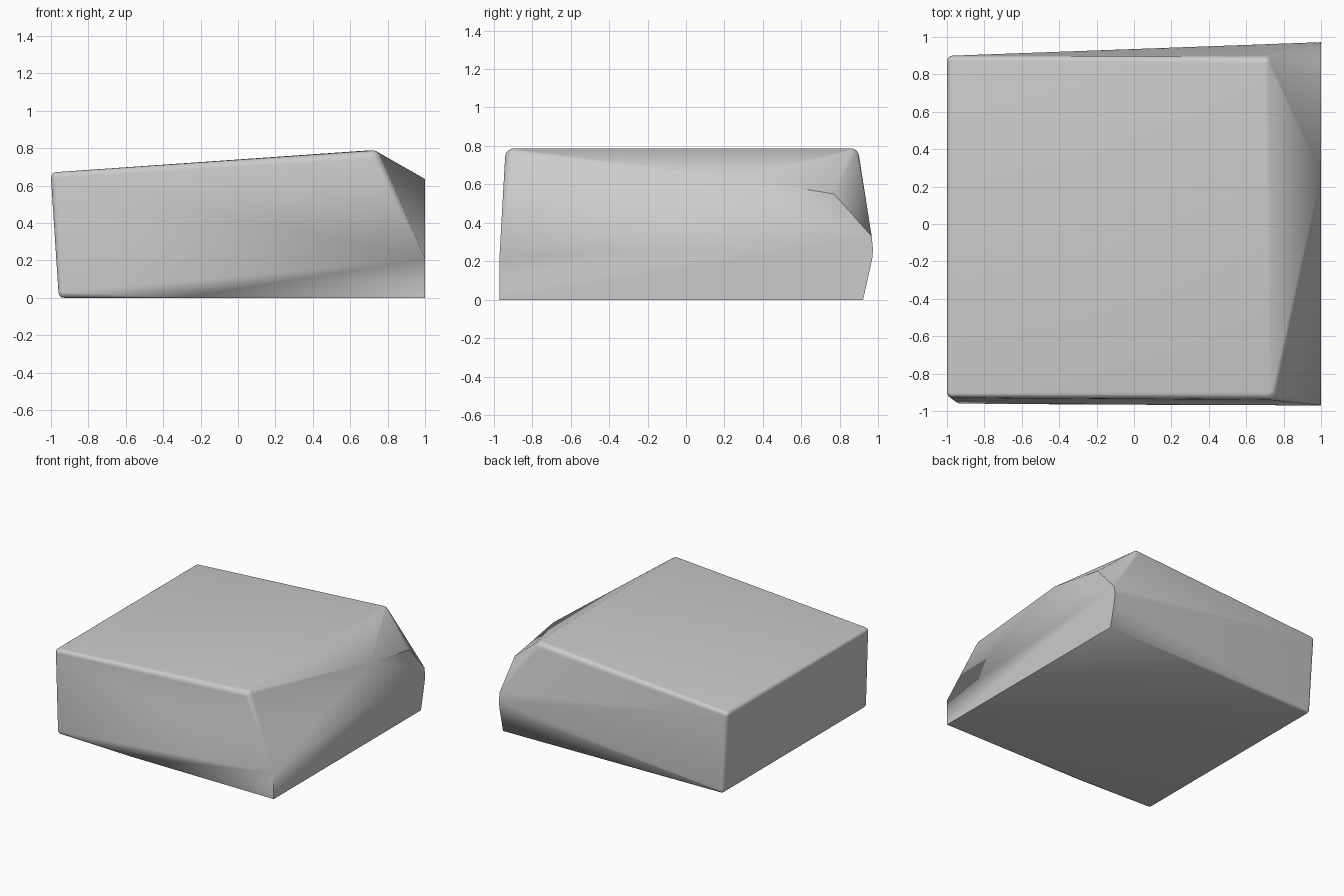
import bpy, bmesh
from math import radians
from mathutils import Matrix

if "Cube" in bpy.data.objects:
    bpy.data.objects.remove(bpy.data.objects["Cube"])

bm = bmesh.new()


def soft_corner(x, y, z, r):
    """Small ball that becomes a rounded corner once wrapped."""
    bmesh.ops.create_uvsphere(bm, u_segments=16, v_segments=8, radius=r,
                              matrix=Matrix.Translation((x, y, z)))


# Rounded corners: upper four, then the two lower left ones
for corner in [(-0.97, -0.90, 0.642, 0.03), (-0.97, 0.87, 0.642, 0.03),
               (0.72, -0.895, 0.743, 0.045), (0.70, 0.855, 0.743, 0.045),
               (-0.93, -0.93, 0.03, 0.03), (-0.93, 0.87, 0.03, 0.03)]:
    soft_corner(*corner)

# Cut outline of the flat right side (y, z)
for y, z in [(-0.97, 0), (-0.97, 0.21), (0.27, 0.635), (0.77, 0.55),
             (0.965, 0.33), (0.972, 0.26), (0.967, 0.21), (0.92, 0)]:
    bm.verts.new((1, y, z))

# Slight bend in the lower front edge
bm.verts.new((-0.29, -0.965, 0))

# Wrap everything in one convex faceted block
hull = bmesh.ops.convex_hull(bm, input=bm.verts[:])
junk = {g for g in hull["geom_interior"] + hull["geom_unused"]
        if isinstance(g, bmesh.types.BMVert)}
bmesh.ops.delete(bm, geom=list(junk), context='VERTS')
bmesh.ops.recalc_face_normals(bm, faces=bm.faces[:])

mesh = bpy.data.meshes.new("faceted_stone_block")
bm.to_mesh(mesh)
bm.free()
block = bpy.data.objects.new("faceted_stone_block", mesh)
bpy.context.collection.objects.link(block)

# Smooth the rounded edges, keep the cut edges sharp
bpy.context.view_layer.objects.active = block
block.select_set(True)
bpy.ops.object.shade_smooth_by_angle(angle=radians(30))
